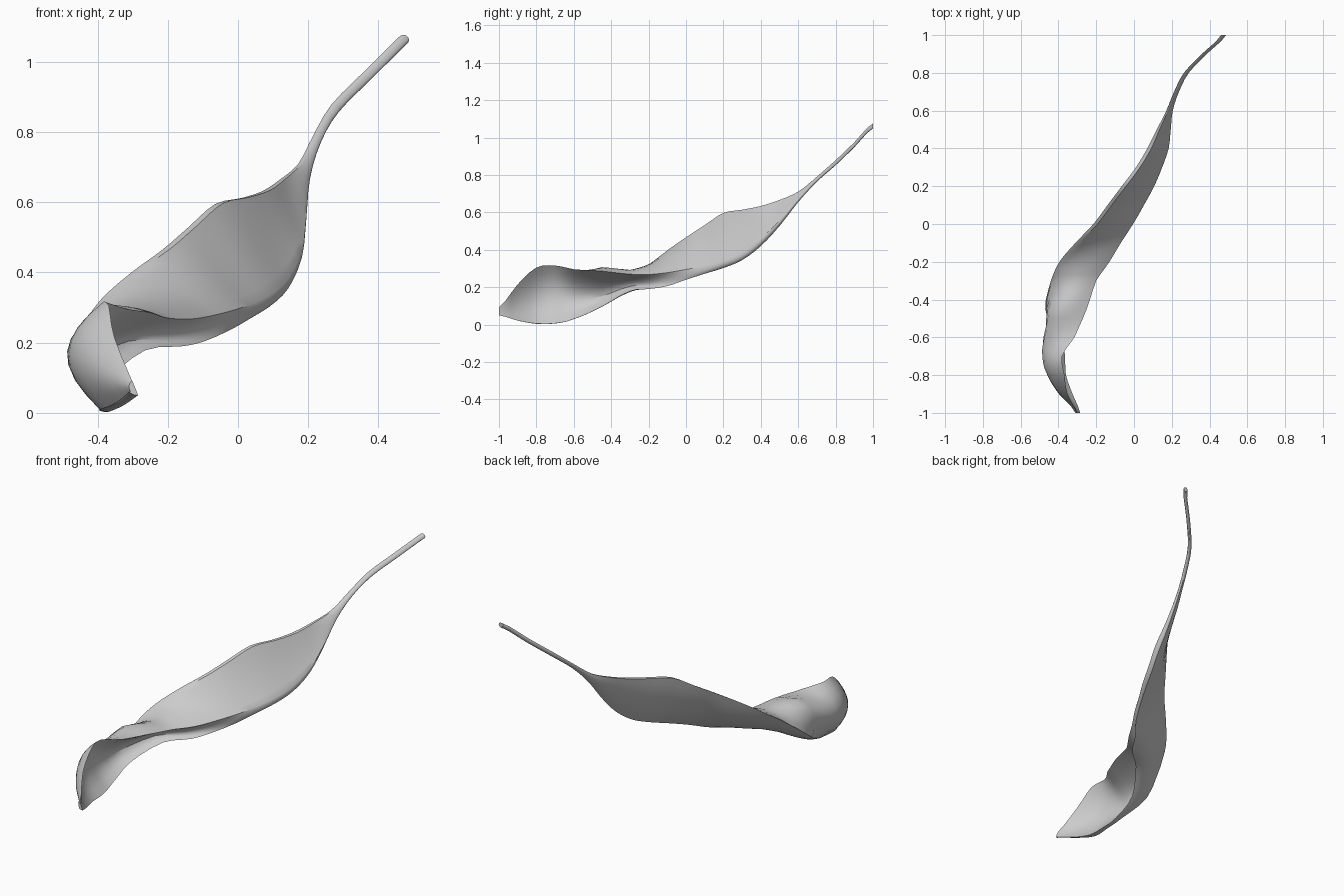
import bpy, bmesh
from mathutils import Vector

# Cross-sections along y: outer ridge A, upper lip B, lower lip L, hollow M (x, z each)
S = [
    (-1.0, -.310, .060, -.302, .092, -.285, .050, -.292, .070),
    (-.9, -.35, .028, -.352, .215, -.325, .022, -.37, .11),
    (-.8, -.395, .010, -.368, .305, -.36, .006, -.43, .15),
    (-.7, -.395, .012, -.38, .316, -.365, .007, -.45, .16),
    (-.6, -.415, .04, -.315, .296, -.375, .03, -.448, .16),
    (-.45, -.470, .125, -.25, .286, -.365, .096, -.415, .175),
    (-.3, -.440, .242, -.20, .27, -.265, .178, -.31, .215),
    (-.2, -.395, .318, -.13, .268, -.155, .19, -.19, .22),
    (-.1, -.31, .395, -.07, .278, -.09, .206, -.095, .238),
    (0, -.215, .465, -.005, .295, -.015, .24, -.008, .264),
    (.1, -.14, .53, .05, .315, .04, .272, .052, .29),
    (.2, -.065, .595, .105, .345, .09, .303, .105, .321),
    (.3, .01, .612, .148, .388, .132, .345, .147, .362),
    (.4, .07, .632, .183, .462, .165, .42, .18, .437),
    (.5, .12, .665, .194, .557, .180, .527, .192, .54),
    (.6, .172, .71, .205, .675, .196, .655, .204, .664),
]
# Round stem sections
for y, x, z in ((.7, .225, .778), (.8, .277, .866), (.9, .372, .962), (1.0, .474, 1.063)):
    S.append((y, x - .011, z + .012, x + .013, z + .002, x, z - .014, x + .010, z - .009))


def ramp(y, keys):
    for (a, va), (b, vb) in zip(keys, keys[1:]):
        if y <= b:
            return va + (vb - va) * max(0, (y - a) / (b - a))
    return keys[-1][1]


def catmull(p, q, r, s, t):
    return .5 * (2 * q + (r - p) * t + (2 * p - 5 * q + 4 * r - s) * t * t + (3 * q - p - 3 * r + s) * t ** 3)


def quad(p, q, r, n):
    # curve from p to r passing through q, without its end point
    c = 2 * q - (p + r) / 2
    return [(1 - t) ** 2 * p + 2 * t * (1 - t) * c + t * t * r for t in (i / n for i in range(n))]


def bulged(p, r, f):
    d = r - p
    return (p + r) / 2 + Vector((-d.y, d.x)) * f


def section(v):
    y = v[0]
    A, B, L, M = (Vector(v[i:i + 2]) for i in (1, 3, 5, 7))
    top = ramp(y, [(-1, .2), (-.9, .26), (-.8, .27), (-.7, .33), (-.6, .44), (-.45, .38),
                   (-.3, .15), (-.1, .02), (.1, -.03), (.5, -.02), (.7, .22), (1, .22)])
    back = ramp(y, [(-1, .1), (-.45, .1), (-.3, .15), (0, .08), (.5, .08), (.7, .25), (1, .25)])
    rim = ramp(y, [(-1, .004), (-.3, .006), (0, .022), (.4, .022), (.6, .008), (.7, .003), (1, .003)])
    A2 = A + Vector((rim, rim * .1))
    pts = [A] + quad(A2, bulged(A2, B, top), B, 8) + quad(B, M, L, 8)
    pts += quad(L, bulged(L, A, back), A, 8)
    return [(p.x, y, p.y) for p in pts]


# Twisted leaf skinned through the interpolated sections
rows = []
STEPS = 3
for i in range(len(S) - 1):
    k = [S[max(i - 1, 0)], S[i], S[i + 1], S[min(i + 2, len(S) - 1)]]
    for j in range(STEPS):
        t = j / STEPS
        row = [catmull(*c, t) for c in zip(*k)]
        row[0] = S[i][0] + (S[i + 1][0] - S[i][0]) * t
        rows.append(row)
rows.append(S[-1])

bm = bmesh.new()
rings = [[bm.verts.new(p) for p in section(r)] for r in rows]
for a, b in zip(rings, rings[1:]):
    n = len(a)
    for i in range(n):
        bm.faces.new((a[i], a[(i + 1) % n], b[(i + 1) % n], b[i]))
bm.faces.new(rings[0])
bm.faces.new(rings[-1])
bmesh.ops.recalc_face_normals(bm, faces=bm.faces[:])
me = bpy.data.meshes.new("twisted_leaf")
bm.to_mesh(me)
bm.free()
leaf = bpy.data.objects.new("twisted_leaf", me)
bpy.context.collection.objects.link(leaf)
bpy.context.view_layer.objects.active = leaf
leaf.select_set(True)
bpy.ops.object.shade_smooth_by_angle()
